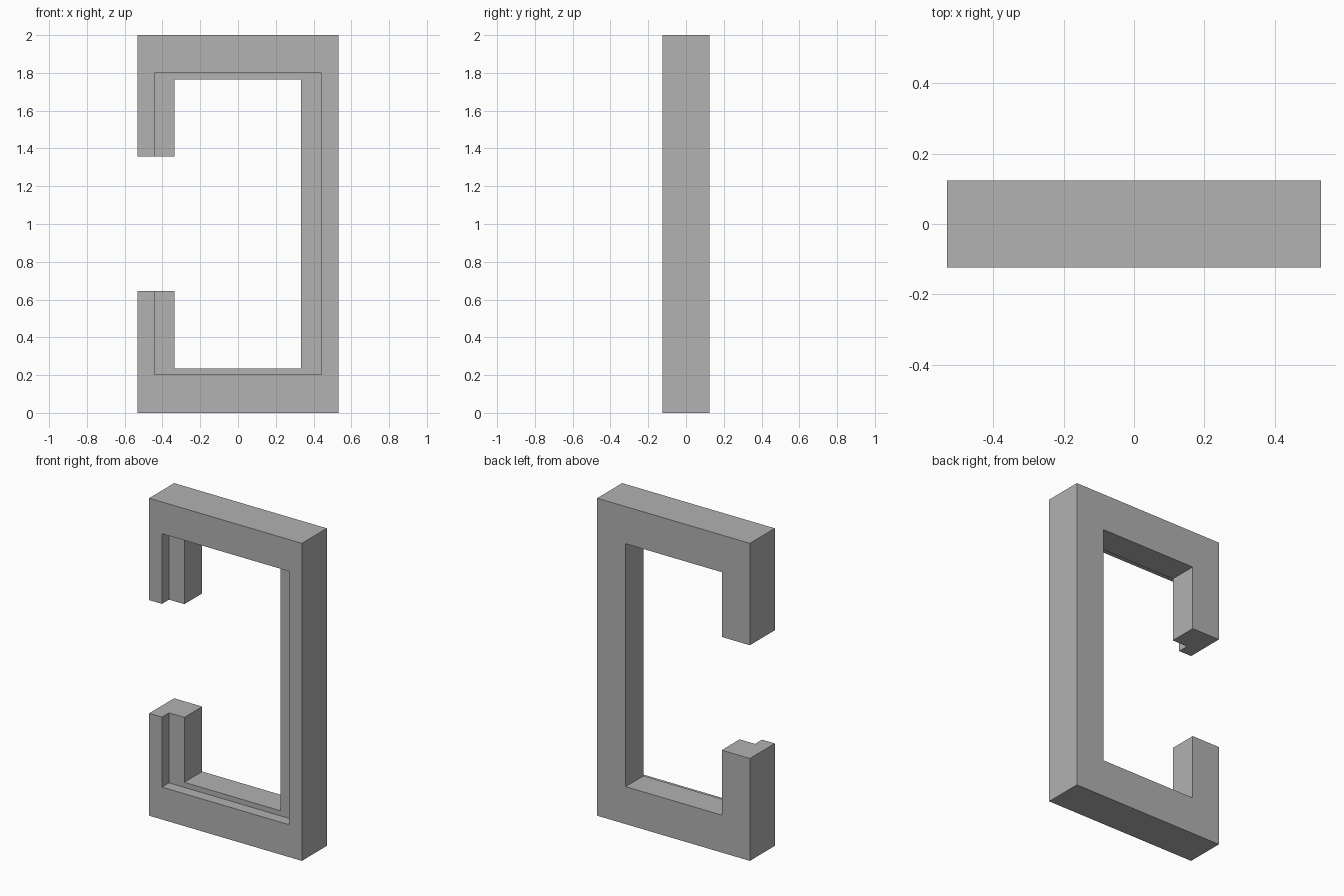
import bpy

cube = bpy.data.objects.get("Cube")
if cube:
    bpy.data.objects.remove(cube, do_unlink=True)

# Overall size of the frame
HALF_W, HALF_D, HEIGHT = 0.532, 0.124, 2.0
REBATE_DEPTH = 0.07

grey = bpy.data.materials.new("plain grey")
grey.use_nodes = True
colour = (0.445, 0.445, 0.445, 1)
grey.diffuse_color = colour
grey.node_tree.nodes["Principled BSDF"].inputs["Base Color"].default_value = colour


def box(name, low, high):
    """Axis-aligned box between two corners."""
    bpy.ops.mesh.primitive_cube_add(size=1)
    ob = bpy.context.object
    ob.name = name
    ob.location = [(a + b) / 2 for a, b in zip(low, high)]
    ob.scale = [b - a for a, b in zip(low, high)]
    bpy.ops.object.transform_apply(location=True, rotation=False, scale=True)
    return ob


def cut(target, cutter):
    """Subtract the cutter from the target and discard it."""
    cutter.hide_render = True
    mod = target.modifiers.new("cut", 'BOOLEAN')
    mod.operation = 'DIFFERENCE'
    mod.solver = 'EXACT'
    mod.object = cutter
    bpy.context.view_layer.objects.active = target
    bpy.ops.object.modifier_apply(modifier=mod.name)
    bpy.data.objects.remove(cutter, do_unlink=True)


# Solid slab
frame = box("open_frame", (-HALF_W, -HALF_D, 0), (HALF_W, HALF_D, HEIGHT))

# Through opening
cut(frame, box("opening_cutter", (-0.336, -0.5, 0.236), (0.334, 0.5, 1.766)))

# Shallow wider rebate around the opening on the front
cut(frame, box("rebate_cutter", (-0.443, -0.5, 0.204), (0.441, -HALF_D + REBATE_DEPTH, 1.8)))

# Gap in the right-hand post
cut(frame, box("gap_cutter", (-0.8, -0.6, 0.645), (0, 0.6, 1.358)))

frame.data.materials.clear()
frame.data.materials.append(grey)
for face in frame.data.polygons:
    face.material_index = 0
    face.use_smooth = False
